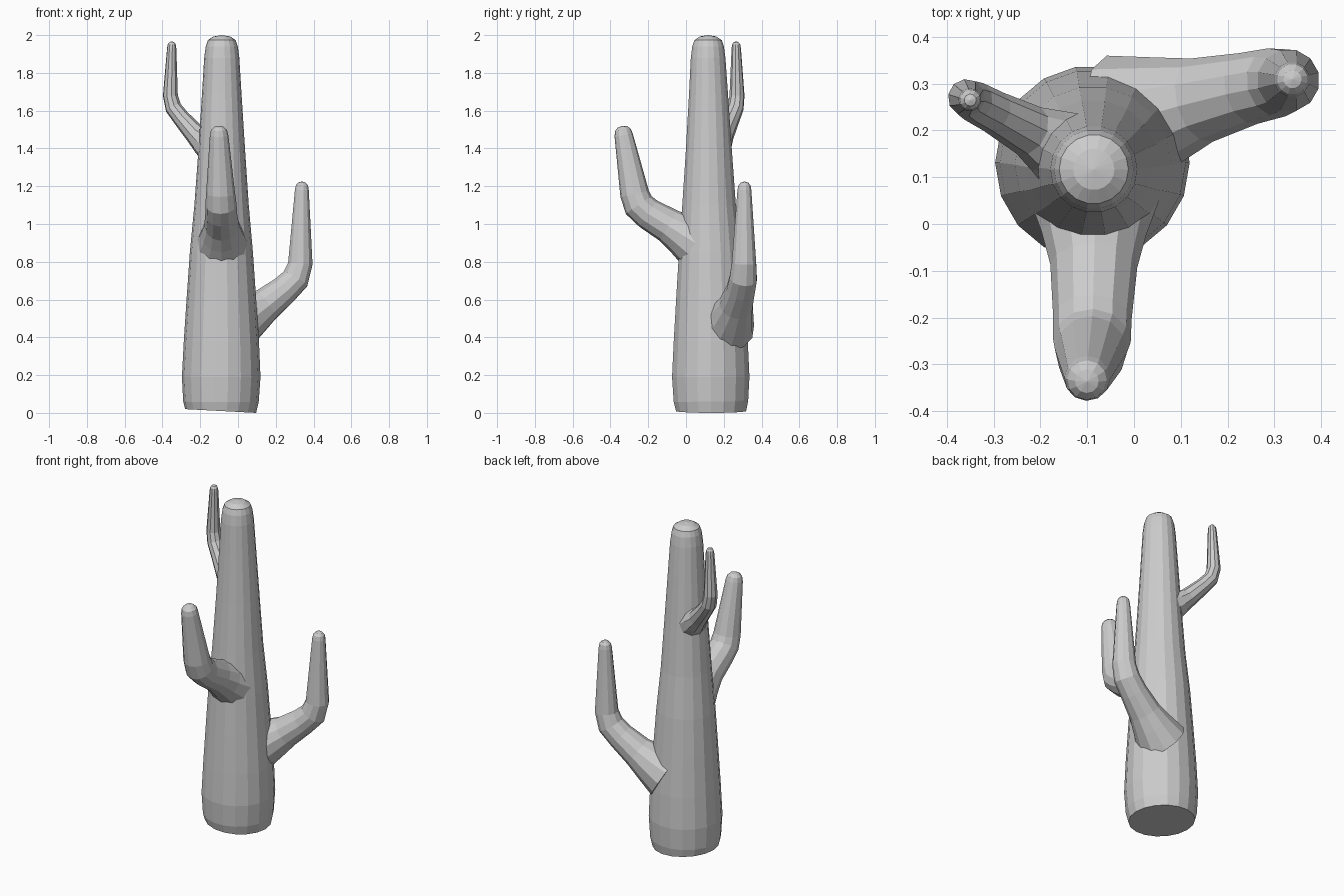
import bpy, bmesh, math
from mathutils import Vector

if "Cube" in bpy.data.objects:
    bpy.data.objects.remove(bpy.data.objects["Cube"])


def tube(name, path, sides, tip):
    """Loft rings along a path of (x, y, z, radius), closed by a rounded end at tip."""
    pts = [Vector(p[:3]) for p in path]
    tip = Vector(tip)
    # rounded cap between the last ring and the tip
    last, r = pts[-1], path[-1][3]
    radii = [p[3] for p in path]
    for t, s in ((0.55, 0.87), (0.88, 0.52)):
        pts.append(last.lerp(tip, t))
        radii.append(r * s)
    run = pts[-1] - pts[0]
    side = Vector((run.y, -run.x, 0))
    side = side.normalized() if side.length > 0.1 else Vector((1, 0, 0))

    bm = bmesh.new()
    rings = []
    for i, c in enumerate(pts):
        a, b = pts[max(i - 1, 0)], pts[min(i + 1, len(pts) - 1)]
        tangent = (b - a).normalized()
        up = tangent.cross(side).normalized()
        rings.append([bm.verts.new(c + radii[i] * (side * math.cos(k * math.tau / sides)
                                                   + up * math.sin(k * math.tau / sides)))
                      for k in range(sides)])
    for lo, hi in zip(rings, rings[1:]):
        for k in range(sides):
            j = (k + 1) % sides
            bm.faces.new((lo[k], lo[j], hi[j], hi[k]))
    bm.faces.new(rings[0][::-1])
    end = bm.verts.new(tip)
    for k in range(sides):
        bm.faces.new((rings[-1][k], rings[-1][(k + 1) % sides], end))
    bmesh.ops.recalc_face_normals(bm, faces=bm.faces)
    me = bpy.data.meshes.new(name)
    bm.to_mesh(me)
    bm.free()
    ob = bpy.data.objects.new(name, me)
    bpy.context.collection.objects.link(ob)
    return ob


# trunk
trunk = tube("cactus_trunk", [
    (-0.092, 0.133, 0.01, 0.188), (-0.09, 0.132, 0.06, 0.200),
    (-0.089, 0.131, 0.19, 0.208), (-0.088, 0.131, 0.38, 0.199),
    (-0.088, 0.129, 0.62, 0.183), (-0.088, 0.127, 0.85, 0.167),
    (-0.087, 0.122, 1.10, 0.144), (-0.086, 0.121, 1.40, 0.123),
    (-0.086, 0.119, 1.70, 0.104), (-0.086, 0.117, 1.88, 0.093),
    (-0.086, 0.117, 1.94, 0.085)], 18, (-0.086, 0.117, 2.0))
# slightly slanted base cut
for v in trunk.data.vertices:
    if v.co.z < 0.04:
        v.co.z = 0.01 - 0.053 * (v.co.x + 0.092)

# arms, each flaring where it leaves the trunk
arms = [
    tube("front_arm", [
        (-0.086, 0.07, 0.89, 0.145), (-0.086, -0.02, 0.945, 0.112),
        (-0.086, -0.09, 0.99, 0.093), (-0.089, -0.20, 1.055, 0.084),
        (-0.090, -0.25, 1.10, 0.083), (-0.092, -0.272, 1.16, 0.077),
        (-0.100, -0.330, 1.47, 0.049)], 12, (-0.101, -0.337, 1.52)),
    tube("right_arm", [
        (-0.02, 0.215, 0.46, 0.150), (0.075, 0.245, 0.52, 0.115),
        (0.145, 0.265, 0.57, 0.092), (0.245, 0.29, 0.65, 0.078),
        (0.305, 0.303, 0.71, 0.075), (0.33, 0.307, 0.79, 0.067),
        (0.338, 0.309, 1.18, 0.038)], 12, (0.339, 0.310, 1.225)),
    tube("left_arm", [
        (-0.125, 0.143, 1.40, 0.098), (-0.185, 0.178, 1.44, 0.072),
        (-0.225, 0.200, 1.475, 0.056), (-0.30, 0.240, 1.56, 0.046),
        (-0.342, 0.262, 1.615, 0.044), (-0.358, 0.270, 1.68, 0.040),
        (-0.351, 0.266, 1.93, 0.025)], 10, (-0.350, 0.265, 1.967))]

# fuse the arms into the trunk
bpy.context.view_layer.objects.active = trunk
for arm in arms:
    mod = trunk.modifiers.new(arm.name, 'BOOLEAN')
    mod.operation, mod.solver, mod.object = 'UNION', 'EXACT', arm
    bpy.ops.object.modifier_apply(modifier=mod.name)
    bpy.data.objects.remove(arm)
trunk.name = "cactus"
